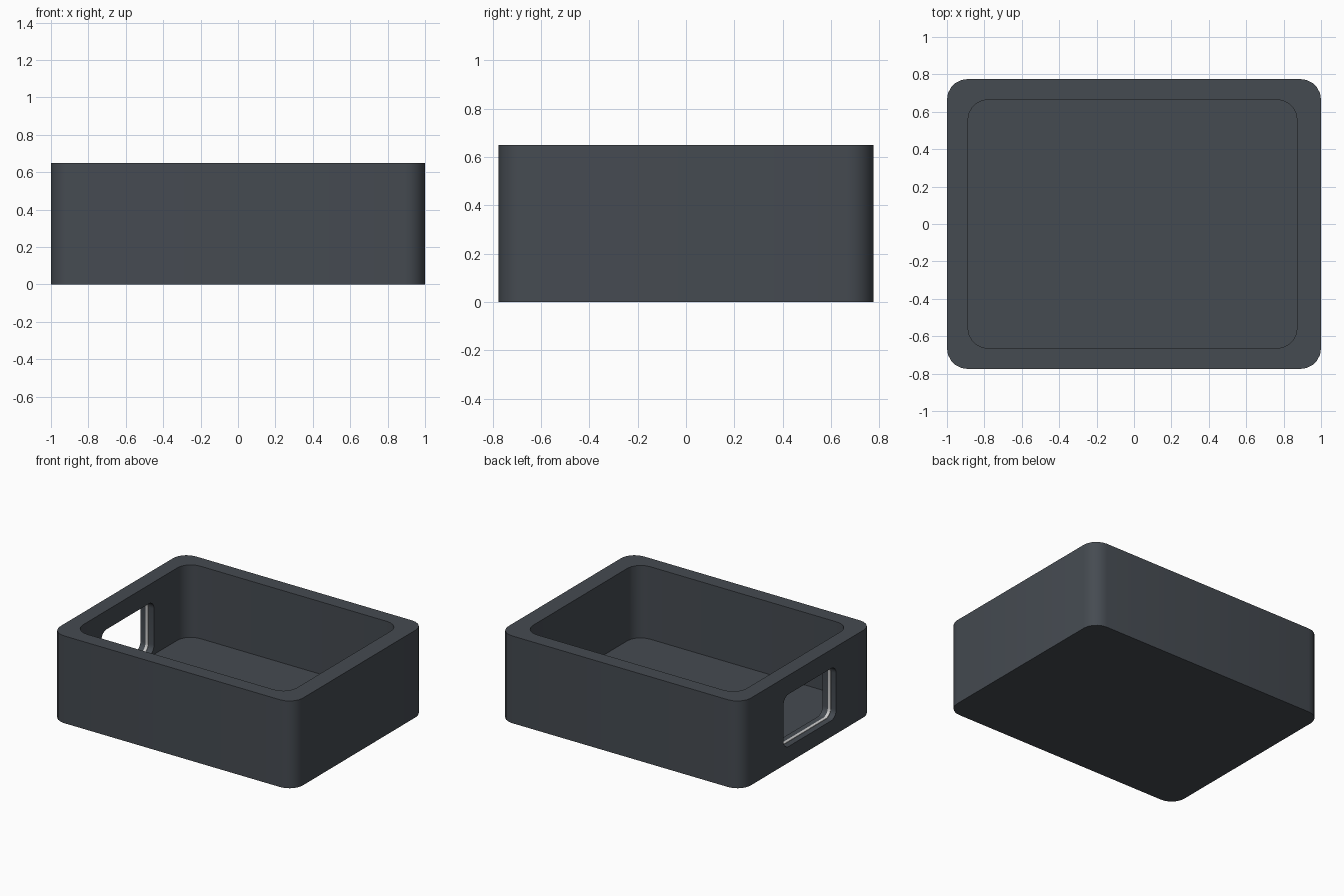
import bpy, bmesh, math

if "Cube" in bpy.data.objects:
    bpy.data.objects.remove(bpy.data.objects["Cube"])


def material(name, color):
    m = bpy.data.materials.new(name)
    m.diffuse_color = color
    m.use_nodes = True
    m.node_tree.nodes["Principled BSDF"].inputs["Base Color"].default_value = m.diffuse_color
    return m


def outline(w, h, r, seg):
    """Counter-clockwise rounded rectangle centred on the origin."""
    pts = []
    for i, (sx, sy) in enumerate([(1, 1), (-1, 1), (-1, -1), (1, -1)]):
        for k in range(seg + 1):
            a = math.pi / 2 * (i + k / seg)
            pts.append((sx * (w / 2 - r) + r * math.cos(a),
                        sy * (h / 2 - r) + r * math.sin(a)))
    return pts


def finish(name, bm, mat):
    bmesh.ops.recalc_face_normals(bm, faces=bm.faces[:])
    me = bpy.data.meshes.new(name)
    bm.to_mesh(me)
    bm.free()
    ob = bpy.data.objects.new(name, me)
    bpy.context.collection.objects.link(ob)
    me.materials.append(mat)
    return ob


def prism(name, pts, place, lo, hi, mat):
    """Closed extrusion of pts from lo to hi; place maps (u, v, t) to xyz."""
    bm = bmesh.new()
    f = bm.faces.new([bm.verts.new(place(u, v, lo)) for u, v in pts])
    top = bmesh.ops.extrude_face_region(bm, geom=[f])["geom"]
    n = len(pts)
    for v, (a, b) in zip([v for v in top if isinstance(v, bmesh.types.BMVert)], pts):
        v.co += place(0, 0, hi, True) - place(0, 0, lo, True)
    return finish(name, bm, mat)


from mathutils import Vector


def upright(cx, cy):
    return lambda u, v, t, vec=False: Vector((cx + u, cy + v, t))


def sideways(cy, cz):
    return lambda u, v, t, vec=False: Vector((t, cy + u, cz + v))


slate = material("slate", (0.06, 0.07, 0.083, 1))
light = material("light_strip", (0.6, 0.6, 0.6, 1))

# Box body with cavity and side window
body = prism("box_body", outline(2, 1.55, 0.11, 5), upright(0, 0), 0, 0.65, slate)
cavity = prism("cavity_cutter", outline(1.76, 1.33, 0.11, 5), upright(-0.008, 0), 0.11, 0.9, slate)
WIN_Y, WIN_Z, WIN_W, WIN_H, WIN_R = -0.03, 0.315, 0.62, 0.39, 0.06
window = prism("window_cutter", outline(WIN_W, WIN_H, WIN_R, 6), sideways(WIN_Y, WIN_Z), -1.2, -0.7, slate)
for cutter in (cavity, window):
    mod = body.modifiers.new(cutter.name, 'BOOLEAN')
    mod.operation = 'DIFFERENCE'
    mod.solver = 'EXACT'
    mod.object = cutter
bpy.context.view_layer.objects.active = body
body.select_set(True)
for mod in list(body.modifiers):
    bpy.ops.object.modifier_apply(modifier=mod.name)
for cutter in (cavity, window):
    bpy.data.objects.remove(cutter)

# Thin light strip lining the middle of the window opening
bm = bmesh.new()
loops = []
for grow, x in ((0.004, -0.956), (-0.008, -0.956), (-0.008, -0.934), (0.004, -0.934)):
    pts = outline(WIN_W + grow, WIN_H + grow, WIN_R + grow / 2, 6)
    loops.append([bm.verts.new((x, WIN_Y + u, WIN_Z + v)) for u, v in pts])
n = len(loops[0])
for a, b in zip(loops, loops[1:] + loops[:1]):
    for i in range(n):
        j = (i + 1) % n
        bm.faces.new((a[i], a[j], b[j], b[i]))
strip = finish("window_strip", bm, light)

# Smooth rounded corners, sharp edges kept
for ob in (body, strip):
    bpy.ops.object.select_all(action='DESELECT')
    ob.select_set(True)
    bpy.context.view_layer.objects.active = ob
    bpy.ops.object.shade_smooth_by_angle(angle=math.radians(32))
